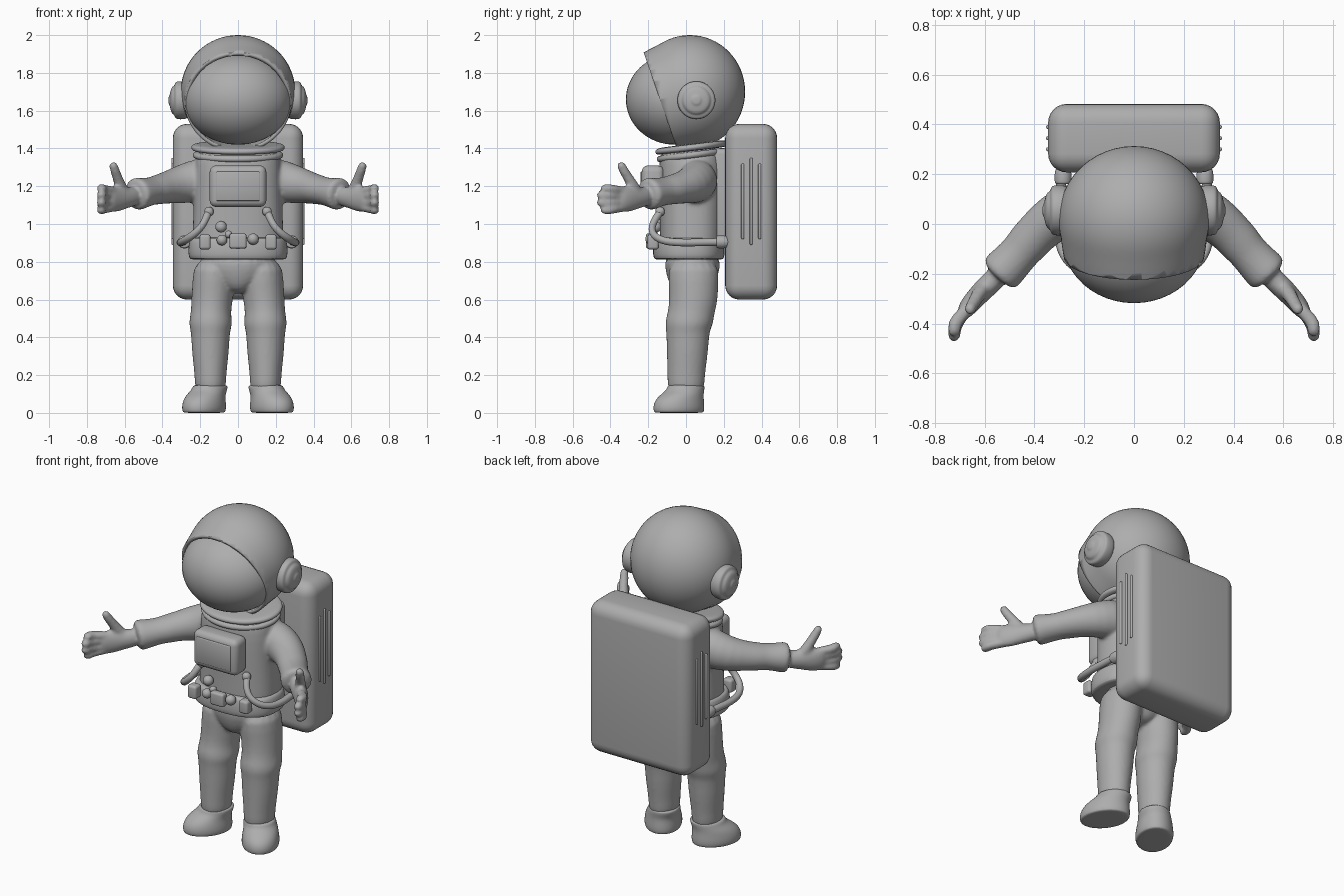
import bpy, bmesh, math
from mathutils import Vector, Matrix

grey = bpy.data.materials.new("suit_grey")
grey.diffuse_color = (0.42, 0.42, 0.42, 1)
Z = (0, 0, 1)


def finish(name, bm, subsurf=0, angle=60):
    bmesh.ops.recalc_face_normals(bm, faces=bm.faces[:])
    me = bpy.data.meshes.new(name)
    bm.to_mesh(me)
    bm.free()
    me.materials.append(grey)
    ob = bpy.data.objects.new(name, me)
    bpy.context.collection.objects.link(ob)
    bpy.ops.object.select_all(action='DESELECT')
    ob.select_set(True)
    bpy.context.view_layer.objects.active = ob
    bpy.ops.object.shade_smooth_by_angle(angle=math.radians(angle))
    if subsurf:
        ob.modifiers.new("round", 'SUBSURF').levels = subsurf
        ob.modifiers["round"].render_levels = subsurf
        me.shade_smooth()
    return ob


def loft(bm, rings, ref=Z, axis=None, side=1, n=16, power=1.0):
    """Closed tube through (x, y, z, across, along_ref) rings."""
    pts = [Vector((r[0] * side, r[1], r[2])) for r in rings]
    ref = Vector((ref[0] * side, ref[1], ref[2]))
    loops = []
    for i, p in enumerate(pts):
        t = Vector(axis) if axis else pts[min(i + 1, len(pts) - 1)] - pts[max(i - 1, 0)]
        t.normalize()
        u = t.cross(ref).normalized()
        v = u.cross(t)
        loop = []
        for k in range(n):
            c, s = math.cos(math.tau * k / n), math.sin(math.tau * k / n)
            c = math.copysign(abs(c) ** power, c)
            s = math.copysign(abs(s) ** power, s)
            loop.append(bm.verts.new(p + u * c * rings[i][3] + v * s * rings[i][4]))
        loops.append(loop)
    for a, b in zip(loops, loops[1:]):
        for k in range(n):
            bm.faces.new((a[k], a[(k + 1) % n], b[(k + 1) % n], b[k]))
    bm.faces.new(loops[0])
    bm.faces.new(loops[-1])


def box(name, centre, size, bevel, segments=4):
    bm = bmesh.new()
    bmesh.ops.create_cube(bm, size=1, matrix=Matrix.Translation(centre) @ Matrix.Diagonal((*size, 1)))
    bmesh.ops.bevel(bm, geom=bm.edges[:], offset=bevel, segments=segments, profile=0.5, affect='EDGES')
    return finish(name, bm)


def ball(name, centre, radii, cut=None):
    bm = bmesh.new()
    bmesh.ops.create_uvsphere(bm, u_segments=48, v_segments=32, radius=1,
                              matrix=Matrix.Translation(centre) @ Matrix.Diagonal((*radii, 1)))
    if cut:
        co, no = Vector(cut[0]), Vector(cut[1]).normalized()
        bmesh.ops.bisect_plane(bm, geom=bm.verts[:] + bm.edges[:] + bm.faces[:],
                               plane_co=co, plane_no=no, clear_inner=True)
        # flare the shell towards its open rim
        for v in bm.verts:
            d = (v.co - co).dot(no)
            if d < 0.1:
                out = (v.co - Vector(centre)).normalized()
                v.co += out * 0.025 * (1 - d / 0.1) ** 2
    return finish(name, bm)


# Suit: torso, pelvis, arms, hands and legs blended into one skin
bm = bmesh.new()
loft(bm, [(0, .03, .80, .23, .16), (0, .03, .88, .245, .17), (0, .03, 1.0, .24, .17),
          (0, .03, 1.15, .235, .175), (0, .03, 1.28, .235, .175), (0, .03, 1.36, .225, .17),
          (0, .03, 1.41, .20, .15)], ref=(0, 1, 0), axis=Z, n=24, power=.8)
loft(bm, [(0, .03, .63, .05, .08), (0, .03, .68, .12, .12), (0, .035, .75, .20, .145),
          (0, .035, .85, .23, .16)], ref=(0, 1, 0), axis=Z, n=24)
for s in (1, -1):
    # leg with knee folds
    loft(bm, [(.125, .04, .82, .11, .14), (.13, .04, .70, .113, .135), (.137, .04, .60, .113, .132),
              (.143, .03, .54, .108, .127), (.145, .02, .50, .114, .130), (.145, .015, .46, .117, .128),
              (.146, .01, .435, .105, .117), (.146, .008, .33, .101, .112), (.146, .003, .24, .09, .105),
              (.146, .0, .17, .084, .10), (.146, .0, .10, .084, .10)],
         ref=(0, 1, 0), axis=Z, side=s)
    # sleeve
    loft(bm, [(.15, .07, 1.24, .11, .12), (.24, .06, 1.225, .11, .115), (.32, .03, 1.205, .10, .10),
              (.39, -.035, 1.19, .088, .083), (.43, -.08, 1.18, .088, .08), (.455, -.11, 1.175, .08, .074),
              (.50, -.16, 1.165, .086, .08), (.53, -.19, 1.16, .09, .09), (.55, -.212, 1.155, .085, .085)], side=s)
    # palm
    loft(bm, [(.53, -.19, 1.15, .05, .055), (.59, -.25, 1.14, .045, .055), (.63, -.29, 1.135, .043, .07),
              (.67, -.335, 1.13, .038, .072), (.69, -.37, 1.13, .03, .066)], side=s)
    # fingers, slightly curled
    for z0, z1, reach in ((1.18, 1.19, -.02), (1.147, 1.153, 0), (1.113, 1.112, 0), (1.083, 1.072, -.02)):
        loft(bm, [(.65, -.32, z0, .028, .023), (.70, -.375, z0, .03, .025),
                  (.725, -.42 - reach, z1, .03, .025), (.722, -.478 - reach, z1, .028, .023)], side=s, n=10)
    # thumb
    loft(bm, [(.59, -.25, 1.14, .035, .04), (.62, -.275, 1.19, .033, .037), (.637, -.305, 1.245, .028, .028),
              (.655, -.335, 1.29, .027, .027), (.665, -.352, 1.332, .023, .023)], ref=(1, -1, 0), side=s, n=10)
suit = finish("suit_body", bm, subsurf=1)
remesh = suit.modifiers.new("blend", 'REMESH')
remesh.mode, remesh.voxel_size, remesh.use_smooth_shade = 'VOXEL', 0.01, True
soften = suit.modifiers.new("soften", 'SMOOTH')
soften.factor, soften.iterations = 0.5, 6

# Boots, toes turned outward
bm = bmesh.new()
for s in (1, -1):
    loft(bm, [(.18, -.038, 0, .09, .13), (.18, -.038, .003, .103, .143), (.18, -.038, .03, .108, .147),
              (.178, -.035, .065, .104, .14), (.17, -.022, .095, .098, .122), (.153, -.004, .12, .093, .105),
              (.147, .0, .14, .091, .103), (.147, .0, .15, .08, .095)],
         ref=(.5, -.85, 0), axis=Z, side=s, n=20)
finish("boots", bm, subsurf=2)

# Belt and neck ring
bm = bmesh.new()
loft(bm, [(0, .015, .81, .235, .17), (0, .015, .815, .26, .187), (0, .015, .85, .265, .192),
          (0, .015, .90, .262, .188), (0, .015, .925, .252, .18), (0, .015, .93, .23, .16)],
     ref=(0, 1, 0), axis=Z, n=28, power=.8)
finish("belt", bm, subsurf=2)
bm = bmesh.new()
for z, r in ((1.345, .0), (1.385, .008)):
    loft(bm, [(0, .03, z, .215, .165), (0, .03, z + .005, .236 + r, .182 + r), (0, .03, z + .02, .243 + r, .19 + r),
              (0, .03, z + .035, .236 + r, .182 + r), (0, .03, z + .04, .21, .16)],
         ref=(0, 1, 0), axis=(0, -.12, 1), n=28)
finish("neck_rings", bm, subsurf=2)

# Helmet shell and visor
shell = ball("helmet", (0, .02, 1.70), (.303, .293, .30), cut=((0, -.215, 1.92), (0, .945, .326)))
rim = shell.modifiers.new("thickness", 'SOLIDIFY')
rim.thickness, rim.offset = 0.02, -1
ball("visor", (0, -.06, 1.66), (.288, .258, .24))

# Ear caps with stepped domes
bm = bmesh.new()
for s in (1, -1):
    loft(bm, [(.25, .055, 1.655, .095, .095), (.29, .055, 1.655, .102, .102), (.32, .055, 1.655, .102, .102),
              (.333, .055, 1.655, .095, .095), (.336, .055, 1.655, .078, .078), (.352, .055, 1.655, .07, .07),
              (.358, .055, 1.655, .045, .045), (.361, .055, 1.655, .028, .028), (.368, .055, 1.655, .02, .02)],
         axis=(1, 0, 0), side=s, n=24)
finish("ear_caps", bm, subsurf=2)

# Backpack with mount and side vents
box("backpack", (0, .345, 1.065), (.69, .275, .93), .075, 6)
box("backpack_mount", (0, .2, 1.15), (.34, .12, .5), .03)
for s in (1, -1):
    for y, h in ((.30, .40), (.345, .46), (.39, .40)):
        box("side_vent", (s * .345, y, 1.12), (.016, .016, h), .006, 2)

# Chest pack with raised front panel
box("chest_pack", (0, -.175, 1.2), (.30, .12, .22), .035)
box("chest_panel", (0, -.235, 1.2), (.23, .012, .155), .005, 2)

# Belt pouches, buckle and knobs
for s in (1, -1):
    box("belt_pouch", (s * .175, -.175, .905), (.06, .06, .08), .015)
box("buckle", (0, -.19, .91), (.09, .045, .08), .013)
for x, y, z, r in ((-.09, -.16, .985, .03), (-.085, -.18, .915, .028), (.08, -.185, .92, .03), (-.05, -.17, .945, .02)):
    ball("belt_knob", (x, y, z), (r, r, r))

# Waist hoses running from the chest round to the backpack
bm = bmesh.new()
for s in (1, -1):
    path = [(.155, -.13, 1.07), (.165, -.155, 1.04), (.19, -.185, .985), (.245, -.175, .935),
            (.295, -.11, .905), (.31, 0, .90), (.295, .13, .905), (.285, .24, .905)]
    loft(bm, [(*p, .021, .021) for p in path], side=s, n=12)
    loft(bm, [(.15, -.11, 1.07, .028, .028), (.157, -.165, 1.062, .028, .028)], side=s, n=12)
    # end fitting at the backpack
    loft(bm, [(.285, .16, .905, .032, .032), (.285, .165, .905, .036, .036),
              (.285, .24, .905, .036, .036)], side=s, n=12)
finish("waist_hoses", bm, subsurf=2)
